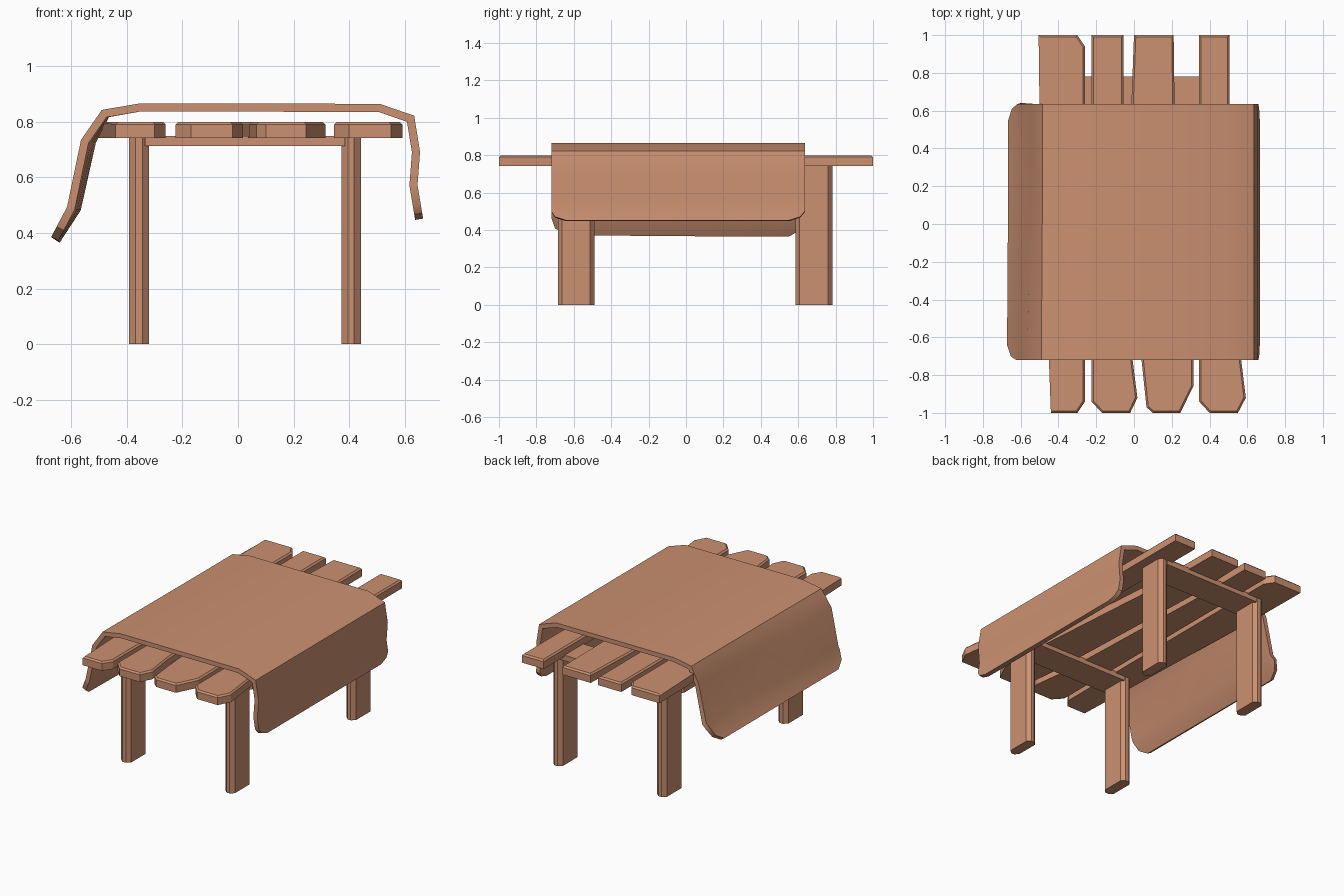
import bpy, bmesh
from mathutils import Vector

if "Cube" in bpy.data.objects:
    bpy.data.objects.remove(bpy.data.objects["Cube"])

wood = bpy.data.materials.new("warm tan")
wood.diffuse_color = (0.60, 0.28, 0.165, 1)
wood.use_nodes = True
wood.node_tree.nodes["Principled BSDF"].inputs["Base Color"].default_value = wood.diffuse_color


def finish(bm, name):
    bmesh.ops.recalc_face_normals(bm, faces=bm.faces)
    me = bpy.data.meshes.new(name)
    bm.to_mesh(me)
    bm.free()
    me.materials.append(wood)
    ob = bpy.data.objects.new(name, me)
    bpy.context.collection.objects.link(ob)
    return ob


def prism(name, outline, z0, z1, top_bevel=0):
    bm = bmesh.new()
    f = bm.faces.new([bm.verts.new((x, y, z0)) for x, y in outline])
    ext = bmesh.ops.extrude_face_region(bm, geom=[f])["geom"]
    top = [v for v in ext if isinstance(v, bmesh.types.BMVert)]
    for v in top:
        v.co.z = z1
    if top_bevel:
        edges = [e for e in bm.edges if all(v in top for v in e.verts)]
        bmesh.ops.bevel(bm, geom=edges, offset=top_bevel, segments=1, affect='EDGES')
    return finish(bm, name)


# legs: flat posts with chamfered upright edges
def leg(name, x0, x1, y0, y1, cx=0.024, cy=0.022):
    prism(name, [(x0 + cx, y0), (x1 - cx, y0), (x1, y0 + cy), (x1, y1 - cy),
                 (x1 - cx, y1), (x0 + cx, y1), (x0, y1 - cy), (x0, y0 + cy)], 0, 0.742)


for end, y0, y1 in (("front", -0.685, -0.49), ("back", 0.585, 0.782)):
    leg(end + "_left_leg", -0.393, -0.32, y0, y1)
    leg(end + "_right_leg", 0.372, 0.442, y0, y1)
    # cross beam joining each pair of legs
    prism(end + "_beam", [(-0.335, y0), (0.385, y0), (0.385, y1), (-0.335, y1)], 0.713, 0.75)

# table top planks, with broken corners
planks = [
    [(-0.44, -1), (-0.30, -1), (-0.26, -0.94), (-0.26, 0.94), (-0.30, 1), (-0.505, 1), (-0.50, 0.6)],
    [(-0.17, -1), (-0.02, -1), (0.018, -0.92), (-0.01, -0.7), (-0.055, 0.5), (-0.055, 1),
     (-0.225, 1), (-0.225, -0.94)],
    [(0.10, -1), (0.245, -1), (0.314, -0.86), (0.314, -0.7), (0.215, 0.6), (0.21, 1),
     (0.0, 1), (-0.015, 0.6), (0.04, -0.72), (0.066, -0.97)],
    [(0.40, -1), (0.55, -1), (0.592, -0.92), (0.565, -0.7), (0.505, 0.5), (0.505, 1),
     (0.345, 1), (0.345, -0.94)],
]
for i, p in enumerate(planks):
    prism("plank_%d" % (i + 1), p, 0.742, 0.80, 0.01)

# tablecloth: draped profile swept along y, corners rounded, left flap rippled
profile = [(-0.672, 0.386), (-0.615, 0.494), (-0.565, 0.735), (-0.49, 0.843), (-0.355, 0.866),
           (0.51, 0.865), (0.634, 0.822), (0.655, 0.692), (0.646, 0.573), (0.666, 0.452)]
rows = [-0.72, -0.70, -0.64, -0.3, 0.0, 0.3, 0.55, 0.61, 0.635]
trim = {0: 1.0, 1: 0.4, 7: 0.4, 8: 1.0}
bm = bmesh.new()
grid = []
for j, y in enumerate(rows):
    pts = [Vector((x, y, z)) for x, z in profile]
    t = trim.get(j, 0)
    pts[0] = pts[0].lerp(pts[1], 0.85 * t)
    pts[-1] = pts[-1].lerp(pts[-2], 0.4 * t)
    ripple = min(1, max(0, (y + 0.64) / 0.9))
    for k, s in ((0, 0.006), (1, 0.022), (2, 0.026), (3, 0.006)):
        pts[k].x += s * ripple
    pts[0].z -= 0.005 * ripple
    grid.append([bm.verts.new(p) for p in pts])
for a, b in zip(grid, grid[1:]):
    for i in range(len(profile) - 1):
        bm.faces.new((a[i], a[i + 1], b[i + 1], b[i]))
me = bpy.data.meshes.new("tablecloth")
bm.to_mesh(me)
bm.free()
me.materials.append(wood)
cloth = bpy.data.objects.new("tablecloth", me)
bpy.context.collection.objects.link(cloth)
m = cloth.modifiers.new("thickness", 'SOLIDIFY')
m.thickness = 0.029
m.offset = -1
m.use_even_offset = True
bpy.context.view_layer.objects.active = cloth
cloth.select_set(True)
bpy.ops.object.modifier_apply(modifier="thickness")
bpy.ops.object.shade_smooth_by_angle(angle=0.6)
